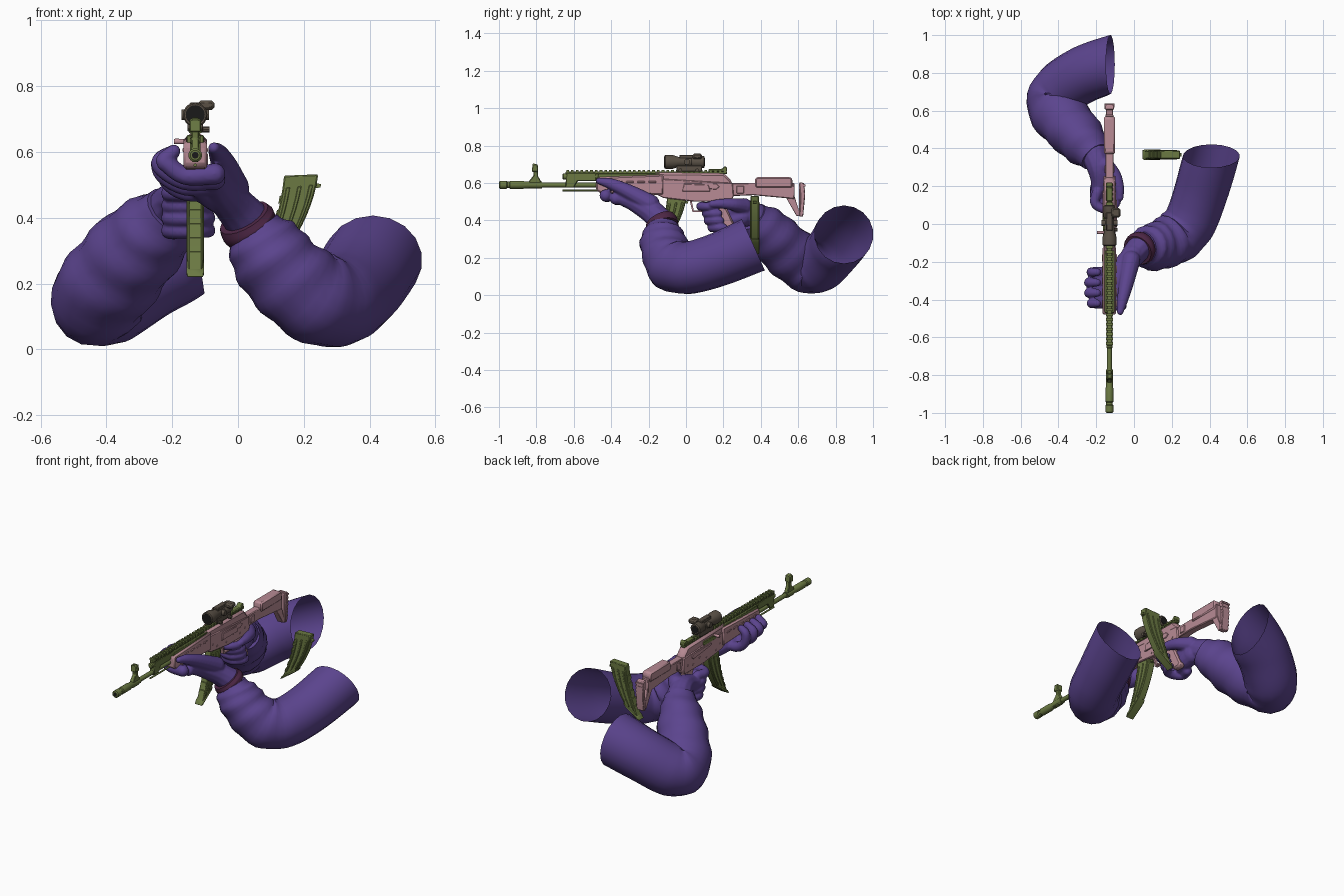
import bpy, bmesh, math
from mathutils import Vector

if "Cube" in bpy.data.objects:
    bpy.data.objects.remove(bpy.data.objects["Cube"])

def mat(name, c):
    m = bpy.data.materials.new(name)
    m.diffuse_color = (*c, 1)
    m.use_nodes = True
    m.node_tree.nodes["Principled BSDF"].inputs["Base Color"].default_value = m.diffuse_color
    return m

PURPLE = mat("purple_cloth", (.105, .058, .27))
PINK = mat("pink_body", (.48, .26, .30))
OLIVE = mat("olive_metal", (.145, .19, .055))
BROWN = mat("brown_optic", (.10, .08, .06))
MAROON = mat("maroon_cuff", (.075, .02, .06))
DARK = mat("dark_lens", (.01, .01, .01))
GX = -.13  # rifle centre plane

def finish(name, bm, m, bevel=0):
    bmesh.ops.recalc_face_normals(bm, faces=bm.faces)
    me = bpy.data.meshes.new(name)
    bm.to_mesh(me)
    bm.free()
    me.materials.append(m)
    ob = bpy.data.objects.new(name, me)
    bpy.context.collection.objects.link(ob)
    if bevel:
        b = ob.modifiers.new("bevel", 'BEVEL')
        b.width, b.segments, b.limit_method = bevel, 1, 'ANGLE'
    return ob

def prof(name, pts, hw, m, x=GX, bevel=.004):
    """Extrude a (y, z) outline across x."""
    bm = bmesh.new()
    f = bm.faces.new([bm.verts.new((x - hw, y, z)) for y, z in pts])
    g = bmesh.ops.extrude_face_region(bm, geom=[f])
    bmesh.ops.translate(bm, vec=(2 * hw, 0, 0), verts=[v for v in g['geom'] if isinstance(v, bmesh.types.BMVert)])
    return finish(name, bm, m, bevel)

def box(name, x0, x1, y0, y1, z0, z1, m, bevel=.003):
    return prof(name, [(y0, z0), (y1, z0), (y1, z1), (y0, z1)], (x1 - x0) / 2, m, (x0 + x1) / 2, bevel)

def turned(name, pts, z, m, x=GX, n=16, axis='Y', y=0):
    """Lathe of (position, radius) stations along y or x."""
    bm = bmesh.new()
    rings = []
    for p, r in pts:
        ring = []
        for i in range(n):
            a = 2 * math.pi * i / n
            c, s = r * math.cos(a), r * math.sin(a)
            ring.append(bm.verts.new((x + c, p, z + s) if axis == 'Y' else (p, y + c, z + s)))
        rings.append(ring)
    for a, b in zip(rings, rings[1:]):
        for i in range(n):
            bm.faces.new((a[i], a[(i + 1) % n], b[(i + 1) % n], b[i]))
    bm.faces.new(rings[0])
    bm.faces.new(rings[-1])
    return finish(name, bm, m)

def spline(pts, per):
    """Catmull-Rom through (x, y, z, radius) points."""
    P = [Vector(p) for p in pts]
    P = [2 * P[0] - P[1]] + P + [2 * P[-1] - P[-2]]
    out = []
    for i in range(1, len(P) - 2):
        a, b, c, d = P[i - 1:i + 3]
        for k in range(per):
            t = k / per
            out.append(.5 * (2 * b + (c - a) * t + (2 * a - 5 * b + 4 * c - d) * t * t + (3 * b - a - 3 * c + d) * t ** 3))
    return out + [P[-2]]

def add_tube(bm, pts, n=16, per=4, round_ends=True, start=None, fold=0):
    S = spline(pts, per)
    pos, rad = [s.to_3d() for s in S], [s[3] for s in S]
    if round_ends:
        for _ in range(2):
            d = (pos[-1] - pos[-2]).normalized()
            r = rad[-1]
            for o, k in ((.5, .85), (.82, .5)):
                pos.append(pos[len(S) - 1] + d * r * o if _ == 0 else pos[len(S) + 1] + d * r * o)
                rad.append(r * k)
            pos.reverse()
            rad.reverse()
            S = pos[:-2] if _ == 0 else S
    N, rings, up = len(pos), [], None
    for i in range(N):
        t = (pos[min(i + 1, N - 1)] - pos[max(i - 1, 0)]).normalized()
        if start and i < 5:
            t = (-Vector(start).normalized()).lerp(t, i / 5).normalized()
        up = up or (Vector((0, 0, 1)) if abs(t.z) < .9 else Vector((1, 0, 0)))
        up = (up - t * up.dot(t)).normalized()
        side = t.cross(up)
        ring = []
        for j in range(n):
            a = 2 * math.pi * j / n
            u = i / (N - 1)
            w = max(0, min(1, (u - .28) * 4))
            r = rad[i] * (1 + fold * w * (math.sin(44 * u + 1.6 * math.sin(a + .7)) + .6 * math.sin(3 * a + 17 * u)))
            ring.append(bm.verts.new(pos[i] + (up * math.cos(a) + side * math.sin(a)) * r))
        rings.append(ring)
    for a, b in zip(rings, rings[1:]):
        for j in range(n):
            bm.faces.new((a[j], a[(j + 1) % n], b[(j + 1) % n], b[j]))
    bm.faces.new(rings[-1])
    if not start:
        bm.faces.new(rings[0])

def sleeve(name, pts, start):
    bm = bmesh.new()
    add_tube(bm, pts, 18, 6, False, start, .035)
    finish(name, bm, PURPLE)

def capsule_chain(bm, pts):
    """Closed limb segment: tube plus a ball at each end."""
    add_tube(bm, pts, 12, 4, False)
    for p in (pts[0], pts[-1]):
        g = bmesh.ops.create_uvsphere(bm, u_segments=12, v_segments=8, radius=p[3])
        bmesh.ops.translate(bm, vec=p[:3], verts=g['verts'])

def hand(name, chains):
    bm = bmesh.new()
    for c in chains:
        capsule_chain(bm, c)
    ob = finish(name, bm, PURPLE)
    r = ob.modifiers.new("fuse", 'REMESH')
    r.mode, r.voxel_size, r.use_smooth_shade = 'VOXEL', .006, True
    s = ob.modifiers.new("soften", 'SMOOTH')
    s.factor, s.iterations = .5, 3

# sleeves: open shoulder end -> elbow -> wrist
sleeve("left_sleeve", [(.41, .36, .27, .15), (.355, .17, .19, .143), (.30, .02, .148, .14), (.225, -.07, .16, .14),
                       (.14, -.11, .235, .13), (.08, -.125, .31, .118), (.045, -.13, .365, .085)], (0, .91, .41))
sleeve("right_sleeve", [(-.125, .845, .325, .157), (-.27, .79, .245, .15), (-.39, .71, .165, .148), (-.425, .63, .165, .145),
                        (-.35, .525, .255, .143), (-.265, .43, .35, .125), (-.2, .355, .42, .085)], (1, 0, .15))

# wrist cuff on the support arm
bm = bmesh.new()
add_tube(bm, [(.045, -.122, .36, .085), (.03, -.13, .38, .09), (.018, -.14, .40, .082)], 20, 3, False)
finish("wrist_cuff", bm, MAROON)

# support hand: palm, thumb and four fingers cradling the handguard
chains = [[(.03, -.125, .39, .07), (-.015, -.18, .44, .062), (-.06, -.27, .495, .052), (-.075, -.36, .525, .036)],
          [(-.005, -.16, .44, .055), (-.08, -.24, .475, .048), (-.12, -.31, .50, .035)],
          [(-.015, -.19, .49, .05), (-.04, -.31, .555, .04), (-.06, -.40, .595, .03), (-.073, -.465, .612, .018)]]
for i in range(4):
    y = -.255 - .055 * i
    z = .48 + .016 * i
    e = .012 if i in (1, 2) else 0
    chains.append([(-.07, y - .01, z + .005, .033), (-.16, y, z, .029), (-.215 - e, y, z + .035, .027),
                   (-.225 - e, y, .575, .025), (-.195, y, .602, .021)])
hand("support_hand", chains)

# trigger hand: wrist, palm beside the grip, thumb and wrapped fingers
chains = [[(-.21, .37, .42, .075), (-.185, .30, .45, .065), (-.175, .23, .445, .055), (-.185, .17, .43, .045)],
          [(-.17, .30, .42, .055), (-.165, .24, .40, .045), (-.18, .19, .39, .035)],
          [(-.15, .31, .475, .045), (-.10, .255, .485, .034), (-.078, .19, .49, .026), (-.075, .14, .488, .02)]]
for i in range(4):
    z, y = .475 - .038 * i, .085 + (0, .03, .04, .06)[i]
    chains.append([(-.195, y + .08, z, .028), (-.208, y + .03, z, .026), (-.175, y, z, .025),
                   (-.125, y - .004, z, .024), (-.092, y + .03, z, .022), (-.09, y + .06, z, .02)])
hand("trigger_hand", chains)

# barrel, muzzle brake, gas parts
turned("barrel", [(-.78, .013), (-.3, .013)], .59, OLIVE)
turned("muzzle_brake", [(-1, .015), (-.995, .021), (-.96, .021), (-.955, .017), (-.945, .017), (-.94, .021),
                        (-.87, .021), (-.86, .018), (-.77, .018)], .59, OLIVE)
turned("bore", [(-1.0005, .01), (-.99, .01)], .59, DARK)
prof("front_sight", [(-.84, .57), (-.78, .57), (-.775, .61), (-.79, .635), (-.795, .70), (-.82, .705), (-.815, .64), (-.84, .61)], .012, OLIVE)
prof("front_sight_ear", [(-.825, .66), (-.79, .66), (-.793, .70), (-.82, .70)], .018, OLIVE)
prof("gas_block", [(-.645, .575), (-.60, .575), (-.58, .61), (-.48, .61), (-.48, .655), (-.64, .655)], .016, OLIVE)
turned("gas_tube", [(-.66, .012), (-.655, .016), (-.4, .016)], .635, OLIVE)
turned("cleaning_rod", [(-.66, .005), (-.45, .005)], .56, OLIVE)

# handguard with ribs
prof("handguard", [(-.48, .56), (-.46, .548), (-.12, .535), (-.12, .645), (-.47, .632), (-.48, .62)], .036, PINK, bevel=.01)
for i in range(5):
    box("handguard_slot", GX - .039, GX + .039, -.44 + .06 * i, -.40 + .06 * i, .60, .612, PINK)
box("handguard_top", GX - .026, GX + .026, -.47, -.14, .62, .652, OLIVE)

# receiver and cover
prof("receiver", [(-.17, .545), (-.12, .52), (.05, .50), (.24, .50), (.255, .53), (.25, .60), (-.17, .625)], .031, PINK)
prof("receiver_cover", [(-.17, .60), (.25, .58), (.245, .61), (.205, .652), (-.17, .657)], .027, PINK, bevel=.012)
box("ejection_port", GX - .033, GX - .02, -.06, .06, .605, .632, OLIVE)
turned("charging_handle", [(-.195, .007), (-.19, .009), (-.145, .007)], .632, PINK, axis='X', y=-.045, n=10)
prof("selector_lever", [(-.01, .585), (.16, .565), (.18, .58), (.16, .598), (-.01, .60)], .036, PINK, bevel=.002)
for y, z in ((-.1, .56), (-.06, .535), (.03, .525), (.1, .55), (.16, .53), (.21, .545)):
    turned("rivet", [(GX - .034, .006), (GX + .034, .006)], z, PINK, axis='X', y=y, n=8)
prof("optic_side_plate", [(-.02, .555), (.13, .555), (.12, .59), (-.01, .595)], .006, PINK, x=GX + .033, bevel=.002)

# top rail with teeth
box("top_rail", GX - .014, GX + .014, -.645, .22, .648, .661, OLIVE)
for i in range(34):
    y = -.64 + i * .0255
    box("rail_tooth", GX - .019, GX + .019, y, y + .014, .658, .671, OLIVE, 0)
prof("rear_sight", [(.12, .66), (.22, .66), (.22, .685), (.205, .69), (.19, .675), (.12, .675)], .017, OLIVE)

# optic
turned("optic_tube", [(-.115, .033), (-.11, .037), (-.07, .037), (-.04, .027), (.03, .025), (.04, .032), (.095, .032), (.1, .026)], .713, BROWN, n=20)
turned("optic_lens", [(-.1165, .029), (-.11, .029)], .713, DARK, n=20)
turned("optic_eyepiece", [(.095, .021), (.1015, .021)], .713, DARK, n=20)
box("optic_mount", GX - .024, GX + .024, -.05, .085, .662, .695, BROWN)
box("optic_top", GX - .017, GX + .017, -.035, .06, .73, .75, BROWN)
box("mini_sight", GX + .01, GX + .058, .035, .085, .728, .757, BROWN, .008)
turned("optic_turret", [(GX - .042, .016), (GX + .042, .016)], .713, BROWN, axis='X', y=.005, n=12)
for y in (-.03, .06):
    turned("mount_clamp", [(GX + .015, .01), (GX + .043, .01)], .668, BROWN, axis='X', y=y, n=10)

# grip, trigger, guard
prof("pistol_grip", [(.13, .505), (.205, .505), (.215, .47), (.265, .365), (.245, .35), (.20, .352), (.165, .42)], .021, PINK, bevel=.008)
prof("trigger_guard", [(.02, .505), (.035, .445), (.14, .445), (.14, .453), (.042, .453), (.03, .505)], .01, PINK, bevel=0)
prof("trigger", [(.085, .505), (.078, .465), (.085, .463), (.10, .505)], .006, PINK, bevel=0)

# stock
prof("stock", [(.24, .60), (.58, .60), (.58, .515), (.36, .535), (.24, .53)], .022, PINK)
prof("cheek_rest", [(.37, .575), (.57, .575), (.57, .62), (.56, .632), (.375, .632), (.37, .62)], .029, PINK, bevel=.008)
prof("butt_frame", [(.53, .53), (.58, .53), (.605, .45), (.605, .60), (.63, .60), (.622, .42), (.59, .425)], .018, PINK, bevel=.002)
prof("butt_pad", [(.605, .605), (.632, .60), (.637, .53), (.626, .42), (.605, .42), (.612, .52)], .025, PINK)
for i in range(8):
    box("butt_ridge", GX - .026, GX + .026, .618, .638 - .0015 * (7 - i), .435 + .021 * i, .444 + .021 * i, PINK, 0)
box("stock_latch", GX - .027, GX + .027, .27, .31, .545, .585, PINK)

# curved magazines: one fitted, one loose and turned a quarter
def arc(t, s):
    a = .04 + .55 * t          # lean grows toward the base
    cu, cz = .192 - .03 * t - .068 * t * t, .53 - .275 * t
    return (cu + s * math.cos(a), cz + s * math.sin(a))

def magazine(name, loc, turn):
    T = [i / 8 for i in range(9)]
    parts = [prof(name, [arc(t, -.052) for t in T] + [arc(t, .052) for t in reversed(T)], .022, OLIVE, 0)]
    for s in (-.035, 0, .035):
        parts.append(prof(name + "_rib", [arc(t, s - .006) for t in T[1:8]] + [arc(t, s + .006) for t in reversed(T[1:8])], .026, OLIVE, 0, .002))
    for k in range(5):
        t = .2 + .14 * k
        parts.append(prof(name + "_front_step", [arc(t, -.057), arc(t + .08, -.057), arc(t + .08, -.04), arc(t, -.04)], .018, OLIVE, 0, 0))
    parts.append(prof(name + "_base", [arc(.94, -.057), arc(1.02, -.057), arc(1.02, .057), arc(.94, .057)], .027, OLIVE, 0))
    parts.append(prof(name + "_lug", [arc(.1, .045), arc(.17, .045), arc(.17, .066), arc(.13, .066)], .01, OLIVE, 0, 0))
    for p in parts:
        p.location = loc
        p.rotation_euler.z = turn

magazine("fitted_magazine", (GX, -.24, 0), 0)
magazine("loose_magazine", (0, .367, 0), -math.pi / 2)

# smooth shading with sharp edges kept
for ob in bpy.context.scene.objects:
    if "hand" not in ob.name.split("_"):
        ob.select_set(True)
        bpy.context.view_layer.objects.active = ob
bpy.ops.object.shade_smooth_by_angle(angle=math.radians(35))
